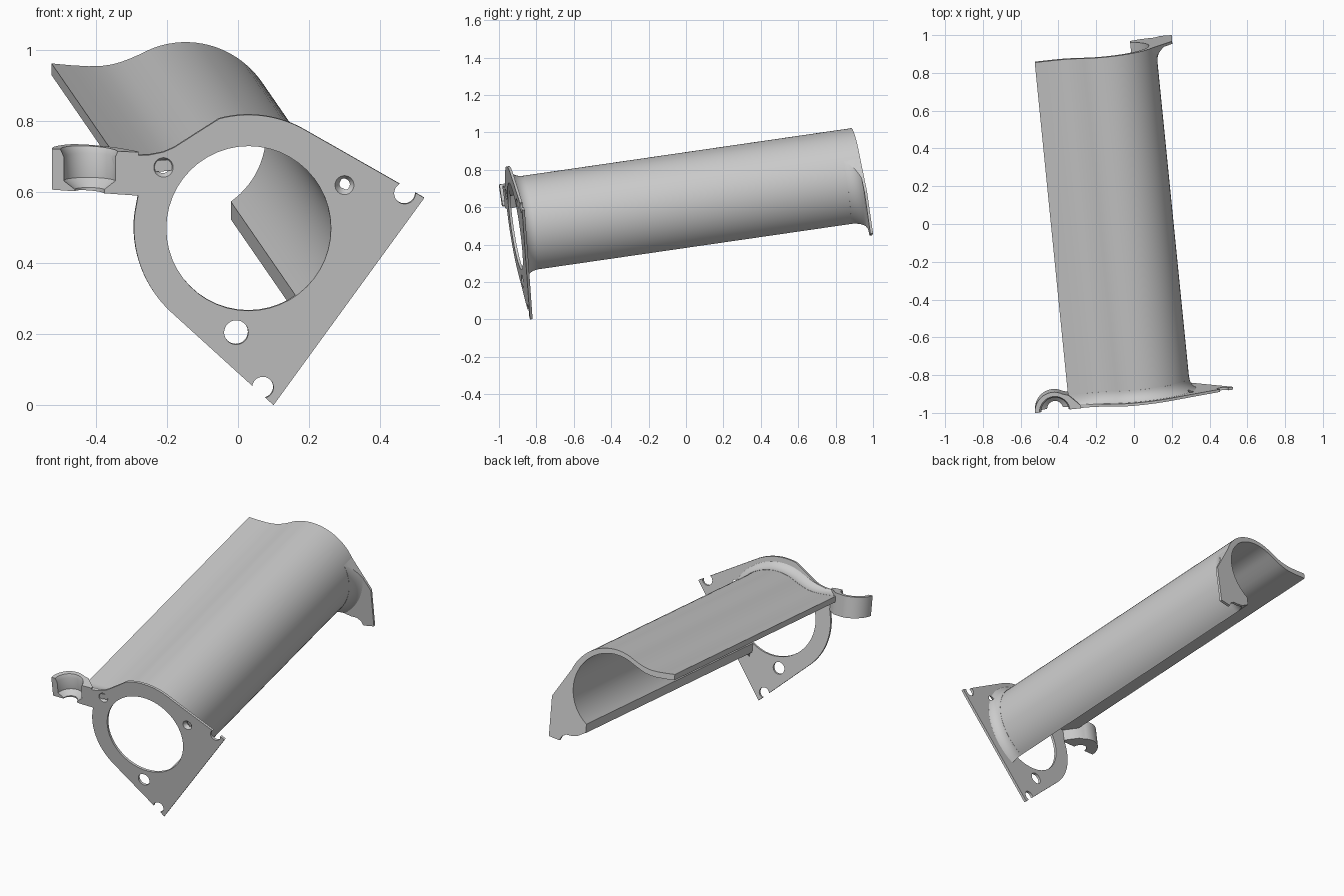
import bpy, bmesh
from math import sin, cos, radians, sqrt
from mathutils import Matrix

if "Cube" in bpy.data.objects:
    bpy.data.objects.remove(bpy.data.objects["Cube"], do_unlink=True)

# Parts are built in a local frame: x and z span the plate, y runs along the tube
TILT = Matrix(((1, -0.1, 0, 0), (0.1, 1, -0.145, -0.844), (0, 0.145, 1, 0), (0, 0, 0, 1)))
CX, CZ, BORE, LENGTH = 0.03, 0.498, 0.232, 1.834
THICK = 0.014


def arc(cx, cz, r0, r1, a0, a1, n):
    """Arc points whose radius blends from r0 to r1."""
    pts = []
    for i in range(n + 1):
        f = i / n
        a, r = radians(a0 + (a1 - a0) * f), r0 + (r1 - r0) * f
        pts.append((cx + r * cos(a), cz + r * sin(a)))
    return pts


def make_object(name, bm):
    bmesh.ops.recalc_face_normals(bm, faces=bm.faces)
    mesh = bpy.data.meshes.new(name)
    bm.to_mesh(mesh)
    bm.free()
    obj = bpy.data.objects.new(name, mesh)
    bpy.context.collection.objects.link(obj)
    return obj


def loft(name, rings):
    """Closed solid through matching rings of 3D points."""
    bm = bmesh.new()
    loops = [[bm.verts.new(p) for p in ring] for ring in rings]
    n = len(loops[0])
    for a, b in zip(loops, loops[1:]):
        for i in range(n):
            j = (i + 1) % n
            bm.faces.new((a[i], a[j], b[j], b[i]))
    bm.faces.new(loops[0])
    bm.faces.new(loops[-1])
    return make_object(name, bm)


def prism(name, outline, y0, y1):
    return loft(name, [[(x, y, z) for x, z in outline] for y in (y0, y1)])


def lathe_y(x, z, steps):
    """Turned cutter along the tube direction; steps are (y, radius)."""
    return loft("cutter", [[(px, y, pz) for px, pz in arc(x, z, r, r, 0, 352.5, 47)]
                           for y, r in steps])


def lathe_z(x, y, steps):
    """Turned cutter along z; steps are (z, radius)."""
    return loft("cutter", [[(px, py, z) for px, py in arc(x, y, r, r, 0, 352.5, 47)]
                           for z, r in steps])


def boolean(obj, cutter, mode="DIFFERENCE"):
    mod = obj.modifiers.new("cut", "BOOLEAN")
    mod.operation, mod.solver, mod.object = mode, "EXACT", cutter
    bpy.context.view_layer.update()
    result = bpy.data.meshes.new_from_object(
        obj.evaluated_get(bpy.context.evaluated_depsgraph_get()))
    obj.modifiers.clear()
    obj.data = result
    bpy.data.objects.remove(cutter, do_unlink=True)


def finish(obj):
    obj.data.transform(TILT)
    bpy.ops.object.select_all(action="DESELECT")
    obj.select_set(True)
    bpy.context.view_layer.objects.active = obj
    bpy.ops.object.shade_smooth_by_angle(angle=radians(30))


# Tube section: open arc that sweeps into a flat side wing
outer = arc(CX, CZ, 0.275, 0.256, -61, 118, 40) + [
    (-0.12, 0.711), (-0.147, 0.701), (-0.172, 0.694), (-0.2, 0.69), (-0.237, 0.689),
    (-0.29, 0.692), (-0.342, 0.697)]
inner = arc(CX, CZ, BORE, BORE, -55, 118, 40) + [
    (-0.11, 0.688), (-0.14, 0.675), (-0.168, 0.665), (-0.2, 0.659), (-0.237, 0.657),
    (-0.29, 0.66), (-0.342, 0.664)]
section = outer + inner[::-1]
shell = prism("half_tube_shell", section, 0.004, LENGTH)


def flare(name, radius, start, direction):
    """Concave fillet that spreads the outer wall towards an end plate."""
    rings = []
    for i in range(11):
        d = radius * i / 10
        grow = radius - sqrt(radius ** 2 - (radius - d) ** 2)
        ring = []
        for x, z in outer:
            dx, dz = x - CX, z - CZ
            k = 1 + (grow + 0.001) / sqrt(dx * dx + dz * dz)
            ring.append((CX + dx * k, start + direction * d, CZ + dz * k))
        ring += [(x, start + direction * d, z) for x, z in inner[::-1]]
        rings.append(ring)
    return loft(name, rings)


# Front plate outline
plate_outline = (
    arc(CX, 0.5, 0.318, 0.318, 60, 105, 14)
    + [(-0.1, 0.777), (-0.15, 0.745), (-0.18, 0.726), (-0.21, 0.713), (-0.25, 0.705),
       (-0.3, 0.703), (-0.36, 0.708), (-0.4, 0.715), (-0.4, 0.598), (-0.281, 0.592)]
    + arc(CX, 0.5, 0.323, 0.323, 173, 227, 16)
    + [(0.1, 0), (0.525, 0.584)])


def ear_groove():
    return lathe_z(-0.418, -0.005, [(0.55, 0.042), (0.608, 0.042), (0.632, 0.073),
                                    (0.7, 0.073), (0.76, 0.1)])


def countersinks(obj):
    boolean(obj, lathe_y(-0.21, 0.67, [(-0.01, 0.034), (0.035, 0.004)]))
    boolean(obj, lathe_y(0.3, 0.62, [(-0.01, 0.034), (0.02, 0.012), (0.2, 0.012)]))


plate = prism("front_plate", plate_outline, 0, THICK)
for x, z, r in ((CX, CZ, BORE), (-0.005, 0.205, 0.034), (0.47, 0.597, 0.03), (0.07, 0.05, 0.03)):
    boolean(plate, lathe_y(x, z, [(-0.1, r), (0.1, r)]))
countersinks(plate)
boolean(plate, ear_groove())

# Fillet between front plate and shell, trimmed to the plate outline
front_fillet = flare("front_fillet", 0.07, 0.002, 1)
boolean(front_fillet, prism("trim", plate_outline, -0.05, 0.15), "INTERSECT")
countersinks(front_fillet)
boolean(front_fillet, ear_groove())

# Side ear with stepped half-round seat
ear_outline = arc(-0.42, 0, 0.104, 0.098, 180, 60, 20) + [
    (-0.34, 0.075), (-0.31, 0.045), (-0.28, 0.014), (-0.28, 0)]
ear = loft("side_ear", [
    [(x, y, low + 0.07 * (-0.42 - x) if top == 0 else top - 0.05 * max(0, x + 0.46))
     for x, y in ear_outline]
    for low, top in ((0.6, 0), (0, 0.722))])
boolean(ear, ear_groove())

# Rear corner flange and its fillet
rear_outline = [(0.25, 0.64), (0.385, 0.42), (0.383, 0.194), (0.318, 0.184), (0.305, 0.209),
                (0.28, 0.224), (0.25, 0.224), (0.21, 0.232), (0.163, 0.259)]
rear_outline += arc(CX, CZ, 0.24, 0.24, -55, 32, 20)
rear_flange = prism("rear_flange", rear_outline, LENGTH - THICK, LENGTH)
rear_fillet = flare("rear_fillet", 0.085, LENGTH - 0.002, -1)
boolean(rear_fillet, prism("trim", rear_outline, LENGTH - 0.15, LENGTH + 0.05), "INTERSECT")

for part in (shell, plate, front_fillet, ear, rear_flange, rear_fillet):
    finish(part)
